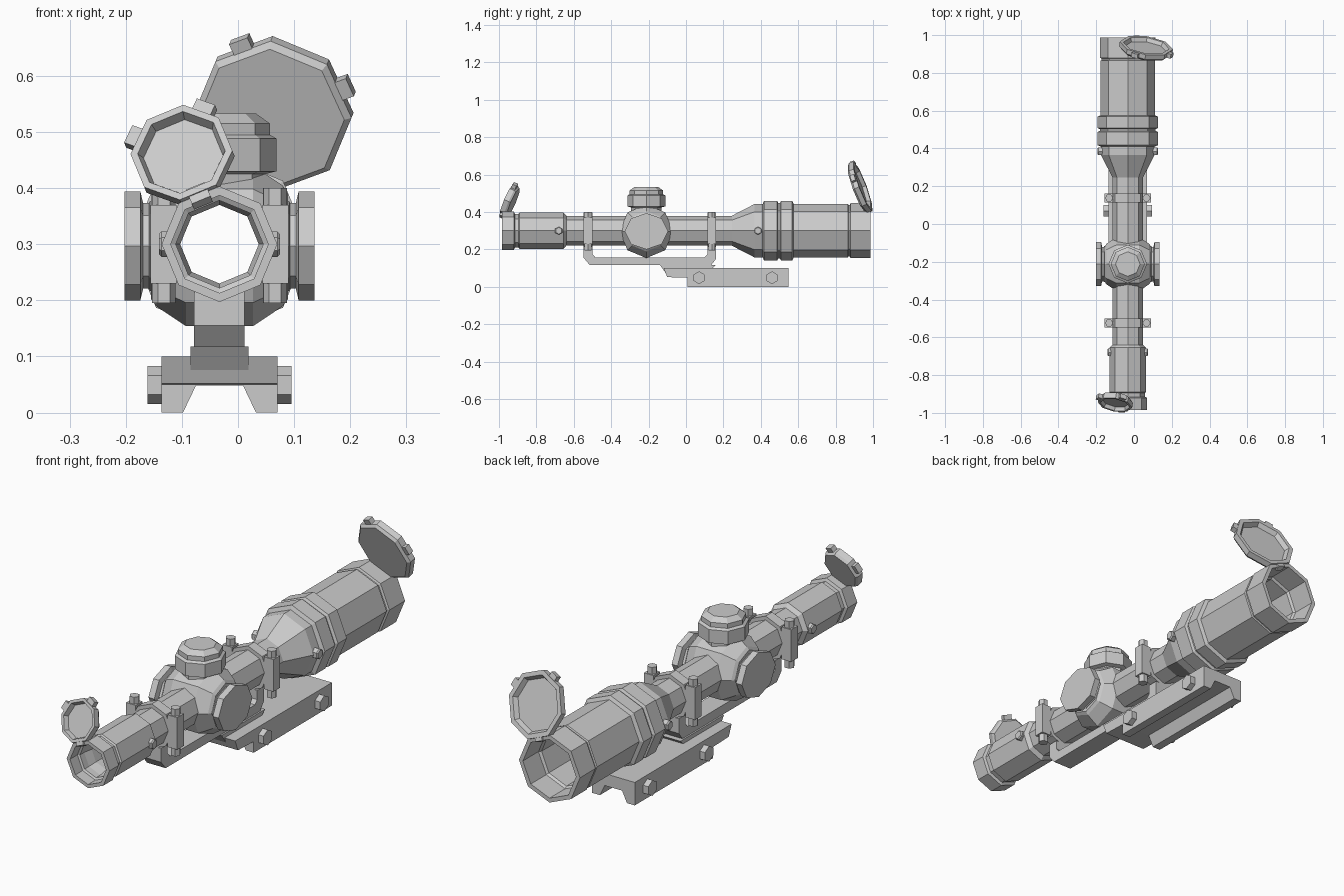
import bpy, bmesh, math
from mathutils import Matrix, Vector

if "Cube" in bpy.data.objects:
    bpy.data.objects.remove(bpy.data.objects["Cube"])

CX, CZ = -0.033, 0.30            # optical axis
RX = Matrix.Rotation(math.radians(90), 4, 'Y')     # local z -> +x
RY = Matrix.Rotation(math.radians(-90), 4, 'X')    # local z -> +y
T = Matrix.Translation


def finish(name, bm):
    bmesh.ops.recalc_face_normals(bm, faces=bm.faces)
    me = bpy.data.meshes.new(name)
    bm.to_mesh(me)
    bm.free()
    ob = bpy.data.objects.new(name, me)
    bpy.context.collection.objects.link(ob)
    return ob


def lathe(name, prof, mat, n=8, phase=0.0, closed=False):
    """Turn (height, radius) points around local z; closed makes a hollow tube."""
    bm = bmesh.new()
    rings = []
    for h, r in prof:
        angs = [phase + 2 * math.pi * i / n for i in range(n)]
        rings.append([bm.verts.new(mat @ Vector((r * math.cos(a), r * math.sin(a), h))) for a in angs])
    pairs = list(zip(rings, rings[1:]))
    if closed:
        pairs.append((rings[-1], rings[0]))
    else:
        bm.faces.new(rings[0])
        bm.faces.new(rings[-1])
    for a, b in pairs:
        for i in range(n):
            j = (i + 1) % n
            bm.faces.new((a[i], a[j], b[j], b[i]))
    return finish(name, bm)


def prism(name, pts, axis, a, b):
    """Extrude a (y,z) outline along x or an (x,z) outline along y."""
    bm = bmesh.new()
    mk = (lambda p, t: (t, p[0], p[1])) if axis == 'x' else (lambda p, t: (p[0], t, p[1]))
    A = [bm.verts.new(mk(p, a)) for p in pts]
    B = [bm.verts.new(mk(p, b)) for p in pts]
    bm.faces.new(A)
    bm.faces.new(B)
    for i in range(len(pts)):
        j = (i + 1) % len(pts)
        bm.faces.new((A[i], A[j], B[j], B[i]))
    return finish(name, bm)


def box(name, size, mat):
    bm = bmesh.new()
    bmesh.ops.create_cube(bm, size=1, matrix=mat @ Matrix.Diagonal((*size, 1)))
    return finish(name, bm)


# Hollow scope tube: outside front to back, then the bore back to front
outer = [(-.985, .103), (-.92, .103), (-.915, .09), (-.895, .09), (-.89, .097), (-.655, .097),
         (-.64, .08), (.245, .08), (.365, .142), (.41, .142), (.417, .16), (.487, .16),
         (.493, .148), (.502, .148), (.508, .16), (.568, .16), (.575, .144), (.865, .144),
         (.868, .138), (.876, .138), (.88, .147), (.987, .147)]
bore = [(.987, .128), (.88, .128), (.87, .12), (.45, .115), (.25, .072),
        (-.86, .07), (-.90, .078), (-.93, .078), (-.935, .087), (-.985, .087)]
axis = T((CX, 0, CZ)) @ RY
lathe("scope_tube", outer + bore, axis, closed=True)

# Turret saddle, bored so the view through the tube stays open
SY = -.212
saddle = lathe("turret_saddle", [(-.122, .095), (-.112, .108), (-.06, .143),
                                 (.06, .143), (.112, .108), (.122, .095)],
               T((CX, SY, CZ - .003)) @ RX)
cutter = lathe("bore_cutter", [(-.3, .075), (.3, .075)], T((CX, SY, CZ)) @ RY)
cutter.hide_render = True
cutter.hide_viewport = True
mod = saddle.modifiers.new("bore", 'BOOLEAN')
mod.operation = 'DIFFERENCE'
mod.solver = 'EXACT'
mod.object = cutter
bpy.context.view_layer.objects.active = saddle
bpy.ops.object.modifier_apply(modifier=mod.name)
bpy.data.objects.remove(cutter)

# Top turret
lathe("top_turret", [(.40, .082), (.425, .082), (.43, .102), (.488, .102), (.495, .09),
                     (.515, .09), (.533, .065)], T((CX, SY, 0)))

# Side parts, mirrored about the optical axis
for s, side in ((-1, "left"), (1, "right")):
    out = RX if s > 0 else Matrix.Rotation(math.radians(-90), 4, 'Y')
    lathe("side_turret_" + side, [(.10, .08), (.124, .08), (.126, .076), (.136, .076), (.141, .097), (.169, .097)],
          T((CX, SY, CZ - .003)) @ Matrix.Diagonal((1, 1.2, 1, 1)) @ out)
    # Small studs on the eyepiece and bell
    for y, r0, r1 in ((-.68, .08, .108), (.385, .125, .16)):
        lathe("stud_" + side, [(r0, .023), (r1 - .005, .023), (r1, .018)], T((CX, y, CZ)) @ out, n=6)
    # Clamp ears with vertical bolts
    for y in (-.524, .138):
        box("ring_ear_" + side, (.046, .046, .14), T((CX + s * .10, y, CZ)))
        lathe("ring_bolt_" + side, [(-.105, .021), (.1, .021)], T((CX + s * .099, y, CZ)), n=6)
    # Rail clamp bolts
    for y in (.07, .46):
        lathe("rail_bolt_" + side, [(.09, .034), (.128, .034)], T((CX, y, .049)) @ out, n=6)

# Clamp rings
for y in (-.524, .138):
    lathe("clamp_ring", [(y - .023, .097), (y + .023, .097), (y + .023, .076), (y - .023, .076)],
          axis, closed=True)

# Mount arm with two posts
prism("mount_arm", [(-.547, .215), (-.547, .155), (-.515, .117), (.135, .117), (.161, .15), (.161, .215),
                    (.115, .215), (.115, .175), (.1, .158), (-.485, .158), (-.501, .175), (-.501, .215)],
      'x', CX - .045, CX + .045)
# Wedge between arm and rail base
prism("mount_wedge", [(-.14, .118), (-.1, .062), (.1, .062), (.16, .118)], 'x', CX - .052, CX + .052)
prism("base_front_lip", [(-.12, .1), (-.1, .052), (.03, .048), (.03, .1)], 'x', CX - .103, CX + .103)
# Rail base with dovetail channel
half = [(.103, .1), (.103, 0), (.065, 0), (.042, .048)]
prism("rail_base", [(CX + x, z) for x, z in half] + [(CX - x, z) for x, z in reversed(half)],
      'y', .008, .547)


# Flip-up lens covers, hinged on an upper facet of each end
def cover(name, s, tube_r, r, lean):
    a = math.radians(22.5)
    u, y = Vector((s * math.sin(a), 0, math.cos(a))), Vector((0, 1, 0))
    th = math.radians(lean)
    d = u * math.cos(th) - y * s * math.sin(th)
    n = y * s * math.cos(th) + u * math.sin(th)
    apo = r * math.cos(a)
    c = Vector((CX, s * .983, CZ)) + u * (tube_r * math.cos(a)) + d * apo
    m = Matrix((d, n.cross(d), n)).transposed().to_4x4()
    m.translation = c
    lathe(name, [(-.025, r * .92), (-.014, r), (.012, r), (.012, r * .86), (-.008, r * .78)], m, phase=a)
    for ang in (-45, 45):
        rot = m @ Matrix.Rotation(math.radians(ang), 4, 'Z')
        box(name + "_tab", (.028, .036, .024), rot @ T((apo + .007, 0, -.003)))
    box(name + "_hinge", (.03, .036, .026), m @ T((-apo, 0, -.004)))


cover("eyepiece_cover", -1, .103, .092, 25)
cover("objective_cover", 1, .142, .142, 22)
